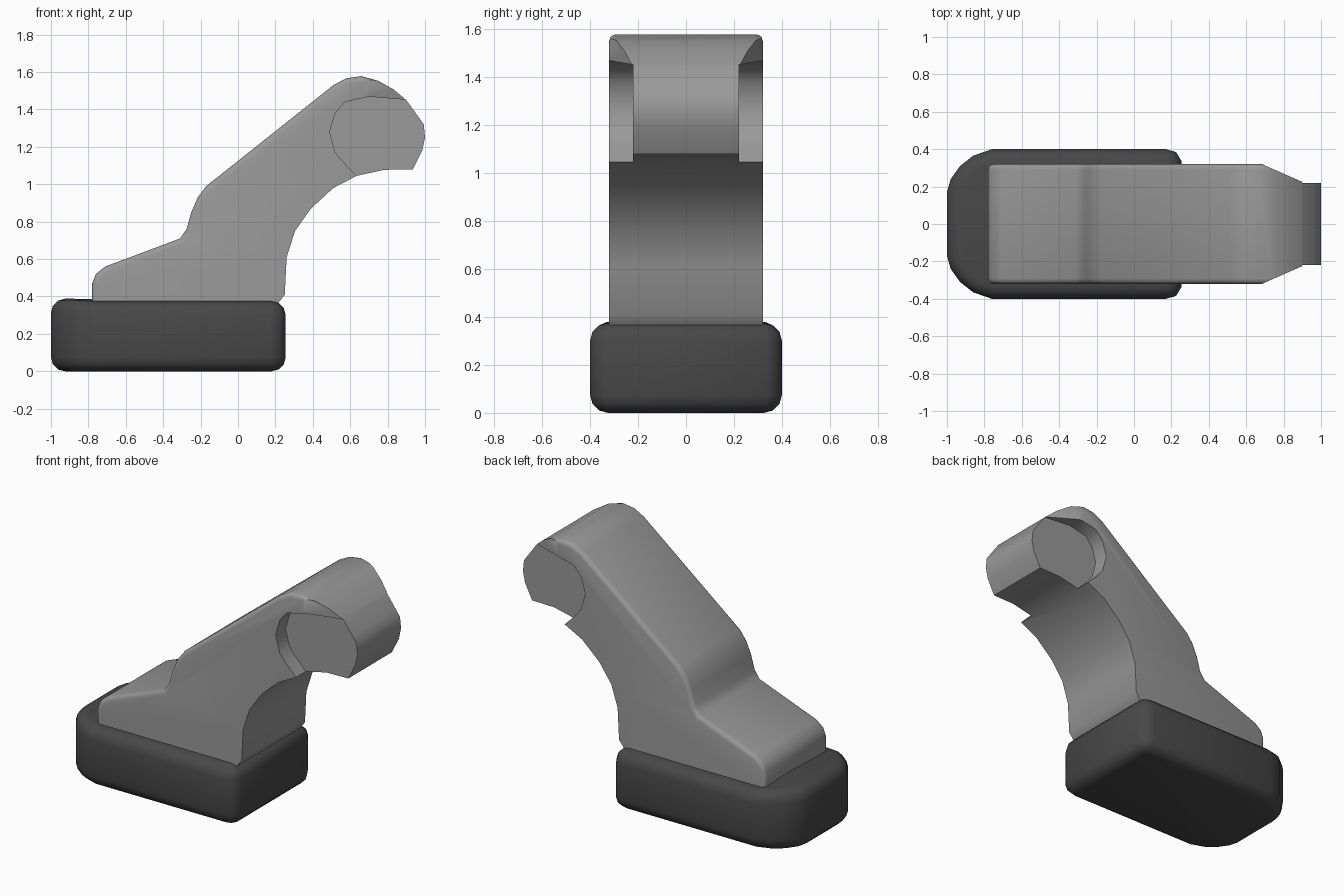
import bpy, bmesh, math

if "Cube" in bpy.data.objects:
    bpy.data.objects.remove(bpy.data.objects["Cube"])


def material(name, value):
    m = bpy.data.materials.new(name)
    m.diffuse_color = (value, value, value, 1)
    m.use_nodes = True
    m.node_tree.nodes["Principled BSDF"].inputs["Base Color"].default_value = m.diffuse_color
    return m


def prism(name, outline, lo, hi, axis, mat=None, bevel=None, width=0.05):
    """Extrude a closed outline along y or z; bevel edges picked by a rule."""
    bm = bmesh.new()
    n = len(outline)

    def place(p, h):
        return (p[0], h, p[1]) if axis == 'y' else (p[0], p[1], h)
    a = [bm.verts.new(place(p, lo)) for p in outline]
    b = [bm.verts.new(place(p, hi)) for p in outline]
    bm.faces.new(a)
    bm.faces.new(b[::-1])
    for i in range(n):
        j = (i + 1) % n
        bm.faces.new((a[i], b[i], b[j], a[j]))
    bmesh.ops.recalc_face_normals(bm, faces=bm.faces[:])
    if bevel:
        edges = [bm.edges.get((r[i], r[(i + 1) % n])) for r in (a, b) for i in range(n) if bevel(i)]
        bmesh.ops.bevel(bm, geom=edges, offset=width, segments=3, profile=0.5,
                        affect='EDGES', clamp_overlap=True)
    me = bpy.data.meshes.new(name)
    bm.to_mesh(me)
    bm.free()
    ob = bpy.data.objects.new(name, me)
    bpy.context.collection.objects.link(ob)
    if mat:
        me.materials.append(mat)
    return ob


def smooth(ob, angle):
    bpy.ops.object.select_all(action='DESELECT')
    ob.select_set(True)
    bpy.context.view_layer.objects.active = ob
    bpy.ops.object.shade_smooth_by_angle(angle=math.radians(angle))


dark = material("dark grey rubber", 0.065)
grey = material("mid grey shell", 0.32)

# Sole: rounded toe, slightly rounded heel, soft rims
half = [(-1.0, 0.17), (-0.98, 0.24), (-0.93, 0.31), (-0.86, 0.365), (-0.76, 0.4),
        (0.17, 0.4), (0.225, 0.385), (0.255, 0.335)]
sole = prism("sole", half + [(x, -y) for x, y in reversed(half)], 0.0, 0.375, 'z',
             dark, lambda i: True, 0.075)
for v in sole.data.vertices:      # small raised lip at the toe
    if v.co.z > 0.3 and v.co.x < -0.83:
        v.co.z += 0.013
smooth(sole, 50)

# Foot and shin: one side profile, upper rim rounded
profile = [(-0.78, 0.365), (-0.78, 0.47), (-0.76, 0.52), (-0.71, 0.56), (-0.31, 0.71),
           (-0.275, 0.76), (-0.25, 0.85), (-0.215, 0.93), (-0.17, 0.99), (0.51, 1.53),
           (0.58, 1.567), (0.66, 1.578), (0.75, 1.553), (0.83, 1.508), (0.90, 1.45),
           (0.965, 1.36), (0.993, 1.32), (1.0, 1.25), (0.985, 1.18), (0.935, 1.08),
           (0.78, 1.077), (0.635, 1.045), (0.51, 0.98), (0.39, 0.87), (0.305, 0.75),
           (0.26, 0.61), (0.25, 0.41), (0.215, 0.365)]
leg = prism("foot_and_shin", profile, -0.32, 0.32, 'y', grey, lambda i: i < 14, 0.055)

# Ankle recess on each side and the tapering cap above it
recess = [(0.57, 1.44), (0.52, 1.38), (0.49, 1.28), (0.52, 1.17), (0.57, 1.11), (0.635, 1.045),
          (0.64, 0.9), (1.2, 0.9), (1.2, 1.45), (0.9, 1.452), (0.7, 1.468)]
for s in (-1, 1):
    taper = [(0.68, s * 0.322), (0.9, s * 0.225), (1.2, s * 0.22), (1.2, s * 0.6), (0.68, s * 0.6)]
    for cutter in (prism("recess_cutter", recess, s * 0.22, s * 0.5, 'y'),
                   prism("cap_cutter", taper, 1.3, 1.8, 'z')):
        cutter.hide_render = True
        mod = leg.modifiers.new("cut", 'BOOLEAN')
        mod.operation, mod.solver, mod.object = 'DIFFERENCE', 'EXACT', cutter
        bpy.context.view_layer.objects.active = leg
        bpy.ops.object.modifier_apply(modifier=mod.name)
        bpy.data.objects.remove(cutter)
smooth(leg, 40)
